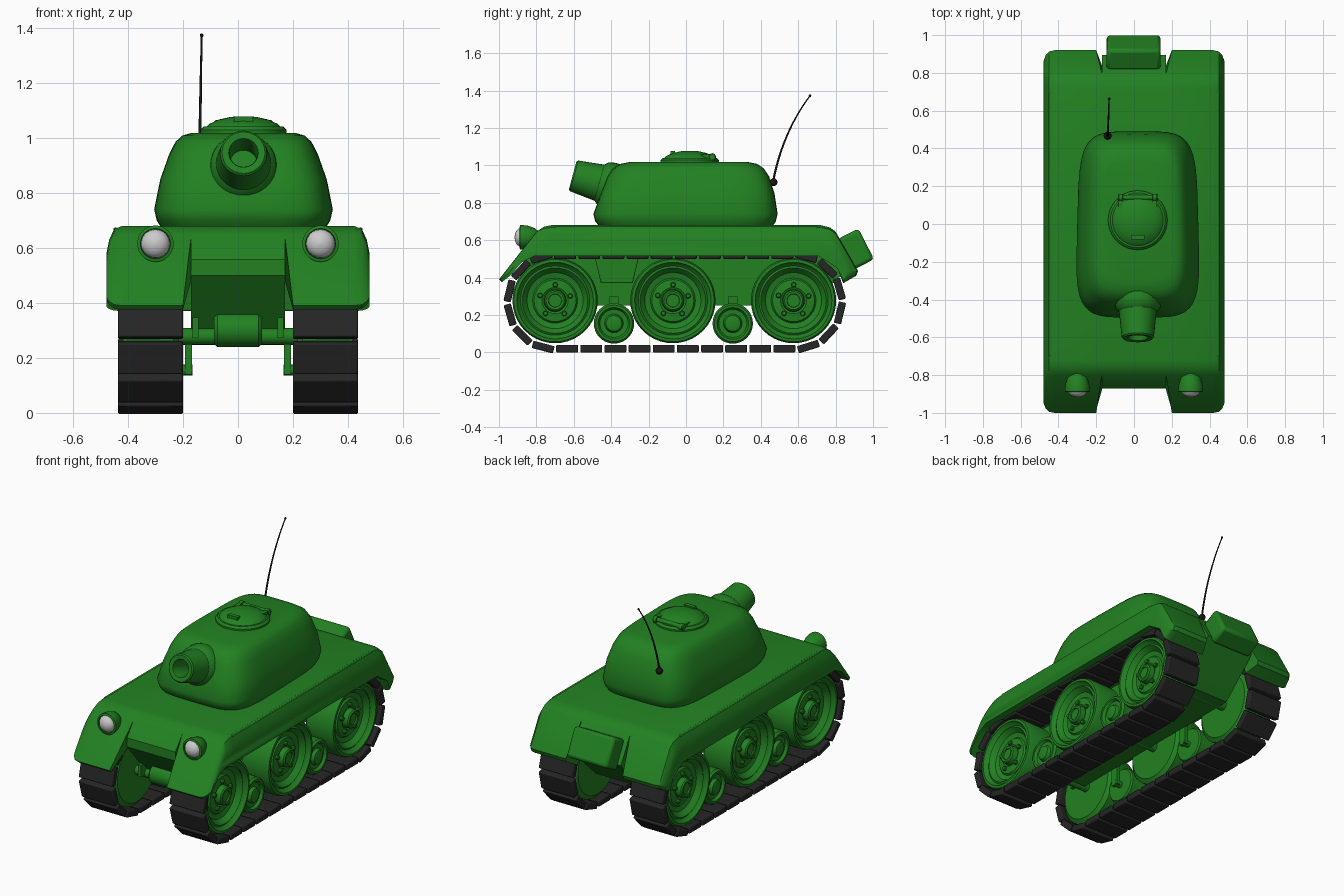
import bpy, bmesh
from math import sin, cos, pi, radians
from mathutils import Vector, Matrix

if "Cube" in bpy.data.objects:
    bpy.data.objects.remove(bpy.data.objects["Cube"])


def material(name, rgb):
    m = bpy.data.materials.new(name)
    m.diffuse_color = (*rgb, 1)
    m.use_nodes = True
    m.node_tree.nodes["Principled BSDF"].inputs["Base Color"].default_value = m.diffuse_color
    return m


GREEN = material("green_paint", (0.016, 0.22, 0.016))
RUBBER = material("dark_rubber", (0.02, 0.019, 0.02))
BLACK = material("black_metal", (0.008, 0.008, 0.008))
LENS = material("lens_grey", (0.6, 0.6, 0.6))


def finish(name, bm, mat=GREEN, mirror=False, bevel=0, angle=32):
    bmesh.ops.recalc_face_normals(bm, faces=bm.faces)
    me = bpy.data.meshes.new(name)
    bm.to_mesh(me)
    bm.free()
    ob = bpy.data.objects.new(name, me)
    bpy.context.collection.objects.link(ob)
    me.materials.append(mat)
    bpy.ops.object.select_all(action='DESELECT')
    ob.select_set(True)
    bpy.context.view_layer.objects.active = ob
    bpy.ops.object.shade_smooth_by_angle(angle=radians(angle))
    if bevel:
        b = ob.modifiers.new("bevel", 'BEVEL')
        b.width, b.segments = bevel, 2
    if mirror:
        ob.modifiers.new("mirror", 'MIRROR').use_clip = False
    return ob


def loft(bm, rings):
    """Skin closed rings of equal length and cap both ends."""
    vs = [[bm.verts.new(p) for p in r] for r in rings]
    n = len(vs[0])
    for a, b in zip(vs, vs[1:]):
        for i in range(n):
            j = (i + 1) % n
            bm.faces.new((a[i], a[j], b[j], b[i]))
    bm.faces.new(vs[0])
    bm.faces.new(vs[-1])


def lathe(bm, profile, origin, axis, seg=32):
    """Revolve (radius, height) pairs round an axis through origin."""
    m = Matrix.Translation(origin) @ Vector(axis).to_track_quat('Z', 'Y').to_matrix().to_4x4()
    rings = [[m @ Vector((max(r, 0.001) * cos(2 * pi * i / seg), max(r, 0.001) * sin(2 * pi * i / seg), h))
              for i in range(seg)] for r, h in profile]
    loft(bm, rings)


def box(bm, center, size, tilt=0):
    m = Matrix.Translation(center) @ Matrix.Rotation(tilt, 4, 'X') @ Matrix.Diagonal((*size, 1))
    bmesh.ops.create_cube(bm, size=1, matrix=m)


X = (1, 0, 0)

# Central hull
hull = [(-.72, .68), (-.76, .672), (-.80, .645), (-.87, .557), (-.87, .5), (-.66, .25), (.66, .25),
        (.87, .45), (.895, .48), (.80, .645), (.77, .668), (.72, .68)]
bm = bmesh.new()
loft(bm, [[(x, y, z) for y, z in hull] for x in (-.17, .17)])
finish("hull", bm)

# Fenders: inner profile blended into a smaller outer profile
full = [(-1, .39), (-.80, .645), (-.76, .672), (-.72, .68), (.72, .68), (.77, .668), (.80, .645),
        (.92, .435), (.91, .41), (.84, .37), (.81, .45), (.71, .515), (-.81, .515), (-.88, .48), (-.985, .375)]
outer = [(-.95, .42), (-.86, .545), (-.82, .57), (-.72, .58), (.72, .58), (.77, .57), (.81, .545),
         (.865, .44), (.86, .42), (.84, .385), (.81, .45), (.71, .515), (-.81, .515), (-.88, .48), (-.94, .41)]
bm = bmesh.new()
rings = []
for x, t in ((.17, 0), (.42, 0), (.45, .12), (.468, .5), (.478, 1)):
    ring = []
    for (y, z), (v, w) in zip(full, outer):
        tip = x < .2 and abs(y) > .9
        ring.append((.2 if tip else x, y + (v - y) * t, z + (w - z) * t))
    rings.append(ring)
loft(bm, rings)
finish("fenders", bm, mirror=True)

# Side rails along the hull top
bm = bmesh.new()
box(bm, (.445, 0, .665), (.016, 1.4, .016))
finish("side_rails", bm, mirror=True, bevel=.004)

# Turret
bm = bmesh.new()
rings = []
for z, w, yf, yr in ((.67, .30, -.46, .46), (.70, .318, -.485, .48), (.74, .327, -.495, .49),
                     (.85, .305, -.455, .473), (.94, .273, -.42, .445), (.985, .25, -.39, .415),
                     (1.008, .225, -.35, .38), (1.018, .19, -.30, .33)):
    ring = []
    for i in range(64):
        c, s = cos(2 * pi * i / 64), sin(2 * pi * i / 64)
        px = w * abs(c) ** .42 * (1 if c > 0 else -1)
        py = (yf + yr) / 2 + (yr - yf) / 2 * abs(s) ** .42 * (1 if s > 0 else -1)
        ring.append((.02 + px * (.98 - .08 * py), py, z))
    rings.append(ring)
loft(bm, rings)
finish("turret", bm, angle=40)

# Gun barrel with bore
bm = bmesh.new()
lathe(bm, [(0, -.1), (.12, -.1), (.125, 0), (.118, .035), (.1, .055), (.085, .195), (.078, .203),
           (.054, .2), (.05, .19), (.05, .05), (0, .05)], (.02, -.41, .893), (0, -.966, .26))
finish("gun_barrel", bm)

# Hatch with hinge and grip
bm = bmesh.new()
lathe(bm, [(0, .99), (.157, .99), (.157, 1.028), (.145, 1.04), (.135, 1.04), (.125, 1.05), (.09, 1.066),
           (.045, 1.076), (0, 1.078)], (.02, .02, 0), (0, 0, 1), 40)
box(bm, (.02, -.07, 1.066), (.07, .025, .024))
finish("hatch", bm)
bm = bmesh.new()
lathe(bm, [(0, -.105), (.016, -.105), (.02, -.1), (.02, -.08), (.014, -.078), (.014, .078), (.02, .08),
           (.02, .1), (.016, .105), (0, .105)], (.02, .14, 1.045), X, 16)
for x in (-.07, .11):
    box(bm, (x, .115, 1.04), (.025, .07, .035))
finish("hatch_hinge", bm)

# Antenna
bm = bmesh.new()
for p, r in (((-.14, .468, .91), .021), ((-.132, .663, 1.372), .007)):
    bmesh.ops.create_uvsphere(bm, u_segments=16, v_segments=8, radius=r, matrix=Matrix.Translation(p))
finish("antenna_balls", bm, BLACK)
cu = bpy.data.curves.new("antenna", 'CURVE')
cu.dimensions, cu.bevel_depth, cu.bevel_resolution, cu.use_fill_caps = '3D', .006, 2, True
sp = cu.splines.new('POLY')
sp.points.add(12)
for i, p in enumerate(sp.points):
    t = i / 12
    p.co = (-.14 + .008 * t, .465 + .1 * t + .098 * t * t, .91 + .53 * t - .068 * t * t, 1)
    p.radius = 1 - .45 * t
cu.materials.append(BLACK)
bpy.context.collection.objects.link(bpy.data.objects.new("antenna", cu))

# Headlights
bm = bmesh.new()
lathe(bm, [(0, -.07), (.03, -.06), (.05, -.035), (.062, 0), (.066, .03), (.066, .042), (.055, .045),
           (.052, .03), (0, .03)], (.30, -.845, .615), (0, -1, 0))
finish("headlight_housings", bm, mirror=True)
bm = bmesh.new()
lathe(bm, [(0, .02), (.053, .028), (.05, .045), (.038, .06), (.02, .069), (0, .072)],
      (.30, -.845, .615), (0, -1, 0))
finish("headlight_lenses", bm, LENS, mirror=True)

# Rear stowage box
bm = bmesh.new()
box(bm, (-.002, .908, .552), (.285, .125, .185), radians(27))
finish("rear_box", bm, bevel=.018)

# Track links round a stadium path
R, YF, YR, ZC, N = .25, -.70, .58, .27, 32
straight, arc = YR - YF, pi * R
step = 2 * (straight + arc) / N
bm = bmesh.new()
for k in range(N):
    s = .5 * step + k * step
    if s < straight:
        y, z, a = YF + s, ZC - R, 0
    elif s < straight + arc:
        a = (s - straight) / R
        y, z = YR + R * sin(a), ZC - R * cos(a)
    elif s < 2 * straight + arc:
        y, z, a = YR - (s - straight - arc), ZC + R, pi
    else:
        a = pi + (s - 2 * straight - arc) / R
        y, z = YF + R * sin(a), ZC - R * cos(a)
    box(bm, (.318, y, z), (.236, step - .012, .04), a)
finish("track_links", bm, RUBBER, mirror=True, bevel=.006)

# Road wheels with lug bolts
BIG = [(0, .215), (.2, .215), (.226, .235), (.228, .40), (.22, .418), (.205, .42), (.197, .405), (.185, .395),
       (.175, .402), (.165, .39), (.15, .37), (.12, .362), (.112, .372), (.07, .378), (.06, .372),
       (.056, .405), (.048, .412), (.036, .41), (.034, .402), (0, .402)]
bm = bmesh.new()
for y in (-.70, -.07, .575):
    lathe(bm, BIG, (0, y, .277), X, 40)
    for i in range(5):
        a = 2 * pi * i / 5 + .3
        lathe(bm, [(0, .36), (.014, .36), (.014, .388), (.01, .393), (0, .393)],
              (0, y + .085 * cos(a), .277 + .085 * sin(a)), X, 10)
finish("road_wheels", bm, mirror=True)

# Small idler wheels
bm = bmesh.new()
for y in (-.385, .25):
    lathe(bm, [(0, .215), (.1, .215), (.108, .225), (.108, .375), (.098, .388), (.085, .388), (.075, .372),
               (.05, .37), (.042, .39), (.025, .395), (0, .395)], (0, y, .155), X)
finish("idler_wheels", bm, mirror=True)

# Cross axles and front drive housing
bm = bmesh.new()
for y, z, r in ((-.70, .278, .03), (-.07, .277, .03), (.575, .277, .03), (-.385, .155, .02), (.25, .155, .02)):
    if z > .2:
        lathe(bm, [(r, -.23), (r, .23)], (0, y, z), X, 16)
    else:
        for e in (-1, 1):
            lathe(bm, [(r, .0), (r, .13)], (e * .165, y, z), (e, 0, 0), 16)
            box(bm, (e * .18, y, .22), (.025, .05, .16))
finish("axles", bm)
bm = bmesh.new()
lathe(bm, [(0, -.088), (.05, -.088), (.063, -.075), (.063, .075), (.05, .088), (0, .088)],
      (0, -.72, .302), X, 24)
for x in (-.155, .155):
    box(bm, (x, -.72, .31), (.022, .09, .075))
finish("drive_housing", bm)

# Fender support brackets above the front idlers
bm = bmesh.new()
loft(bm, [[(x, y, z) for y, z in ((-.49, .52), (-.25, .52), (-.285, .37), (-.455, .37))] for x in (.165, .26)])
finish("fender_brackets", bm, mirror=True, bevel=.006)
